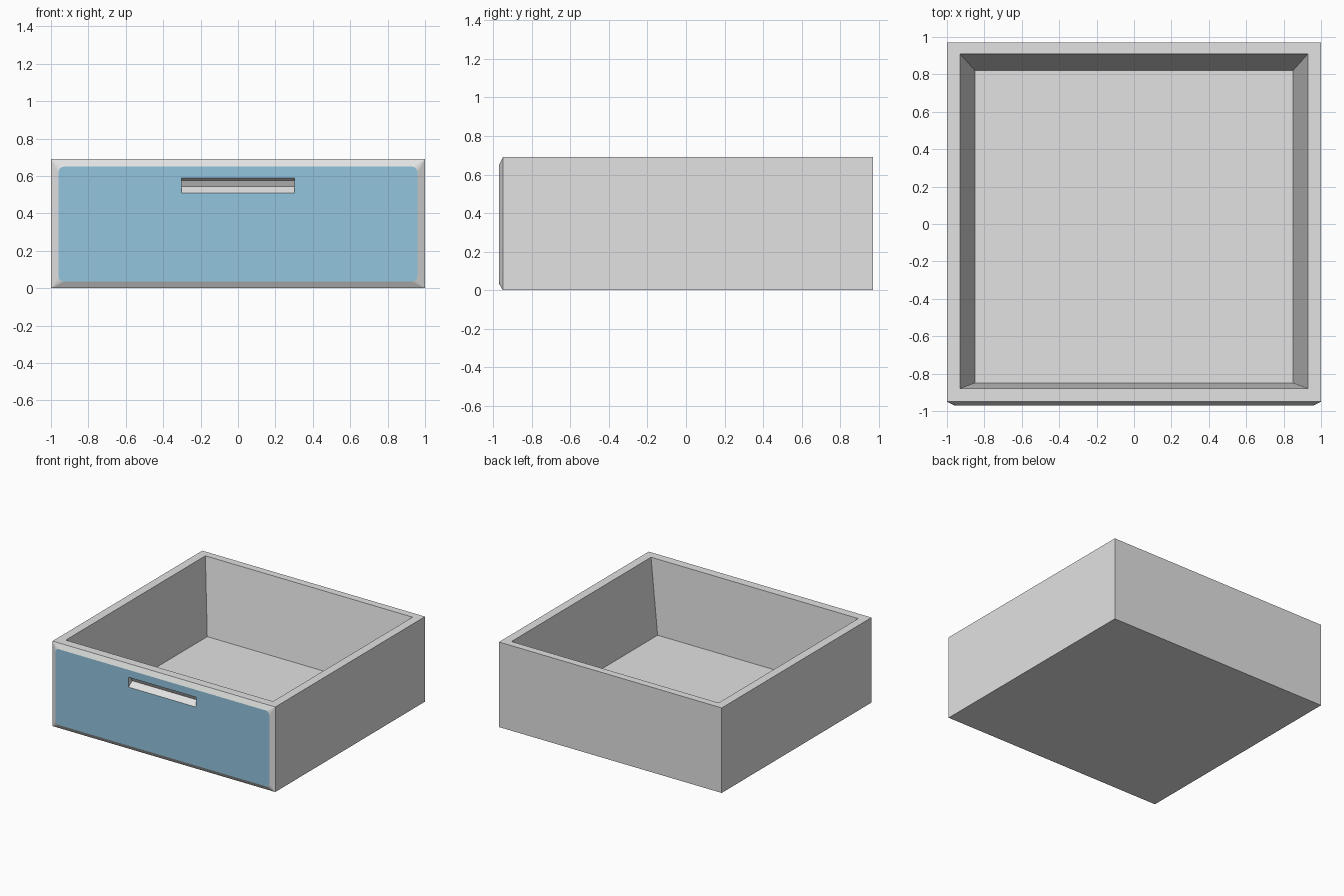
import bpy, bmesh, math

if "Cube" in bpy.data.objects:
    bpy.data.objects.remove(bpy.data.objects["Cube"])


def material(name, rgb):
    m = bpy.data.materials.new(name)
    m.diffuse_color = (*rgb, 1)
    m.use_nodes = True
    m.node_tree.nodes["Principled BSDF"].inputs["Base Color"].default_value = m.diffuse_color
    return m


GREY = material("light_grey", (0.75, 0.76, 0.75))
BLUE = material("soft_blue", (0.29, 0.56, 0.74))


def make_object(name, bm, mats):
    bmesh.ops.recalc_face_normals(bm, faces=bm.faces[:])
    me = bpy.data.meshes.new(name)
    bm.to_mesh(me)
    bm.free()
    for m in mats:
        me.materials.append(m)
    ob = bpy.data.objects.new(name, me)
    bpy.context.collection.objects.link(ob)
    return ob


def bridge(bm, a, b):
    for i in range(4):
        j = (i + 1) % 4
        bm.faces.new((a[i], a[j], b[j], b[i]))


def rect(bm, x, y0, y1, z):
    return [bm.verts.new(p) for p in
            ((-x, y0, z), (x, y0, z), (x, y1, z), (-x, y1, z))]


# Drawer tray: outer walls, rim, tapered inside walls and floor
H = 0.69
bm = bmesh.new()
base = rect(bm, 1, -0.95, 0.97, 0)
top = rect(bm, 1, -0.95, 0.97, H)
rim = rect(bm, 0.93, -0.88, 0.91, H)
floor = rect(bm, 0.85, -0.85, 0.82, 0.09)
bm.faces.new(base)
for i in (1, 2, 3):
    j = (i + 1) % 4
    bm.faces.new((base[i], base[j], top[j], top[i]))
bridge(bm, top, rim)
bridge(bm, rim, floor)
bm.faces.new(floor)

# Chamfered front with a blue rounded panel
outer = [base[0], base[1], top[1], top[0]]
r, n = 0.03, 4
arcs = []
centres = ((-0.96 + r, 0.035 + r), (0.96 - r, 0.035 + r),
           (0.96 - r, 0.65 - r), (-0.96 + r, 0.65 - r))
for k, (cx, cz) in enumerate(centres):
    angles = [math.pi * (1 + k / 2 + s / n / 2) for s in range(n + 1)]
    arcs.append([bm.verts.new((cx + r * math.cos(a), -0.97, cz + r * math.sin(a)))
                 for a in angles])
for k in range(4):
    j = (k + 1) % 4
    bm.faces.new((outer[k], outer[j], arcs[j][0], arcs[k][-1]))
    for s in range(n):
        bm.faces.new((outer[k], arcs[k][s], arcs[k][s + 1]))
panel = bm.faces.new([v for arc in arcs for v in arc])
panel.material_index = 1
drawer = make_object("drawer", bm, [GREY, BLUE])

# Finger slot cut into the front panel
bm = bmesh.new()
profile = ((-1.02, 0.51), (-0.97, 0.51), (-0.925, 0.545),
           (-0.94, 0.575), (-0.97, 0.59), (-1.02, 0.59))
left, right = [[bm.verts.new((x, y, z)) for y, z in profile] for x in (-0.303, 0.303)]
bm.faces.new(left)
bm.faces.new(right)
for i in range(len(profile)):
    j = (i + 1) % len(profile)
    bm.faces.new((left[i], left[j], right[j], right[i]))
cutter = make_object("slot_cutter", bm, [GREY])
cutter.hide_render = True

mod = drawer.modifiers.new("slot", 'BOOLEAN')
mod.operation = 'DIFFERENCE'
mod.solver = 'EXACT'
mod.object = cutter
bpy.context.view_layer.objects.active = drawer
bpy.ops.object.modifier_apply(modifier=mod.name)
bpy.data.objects.remove(cutter)
